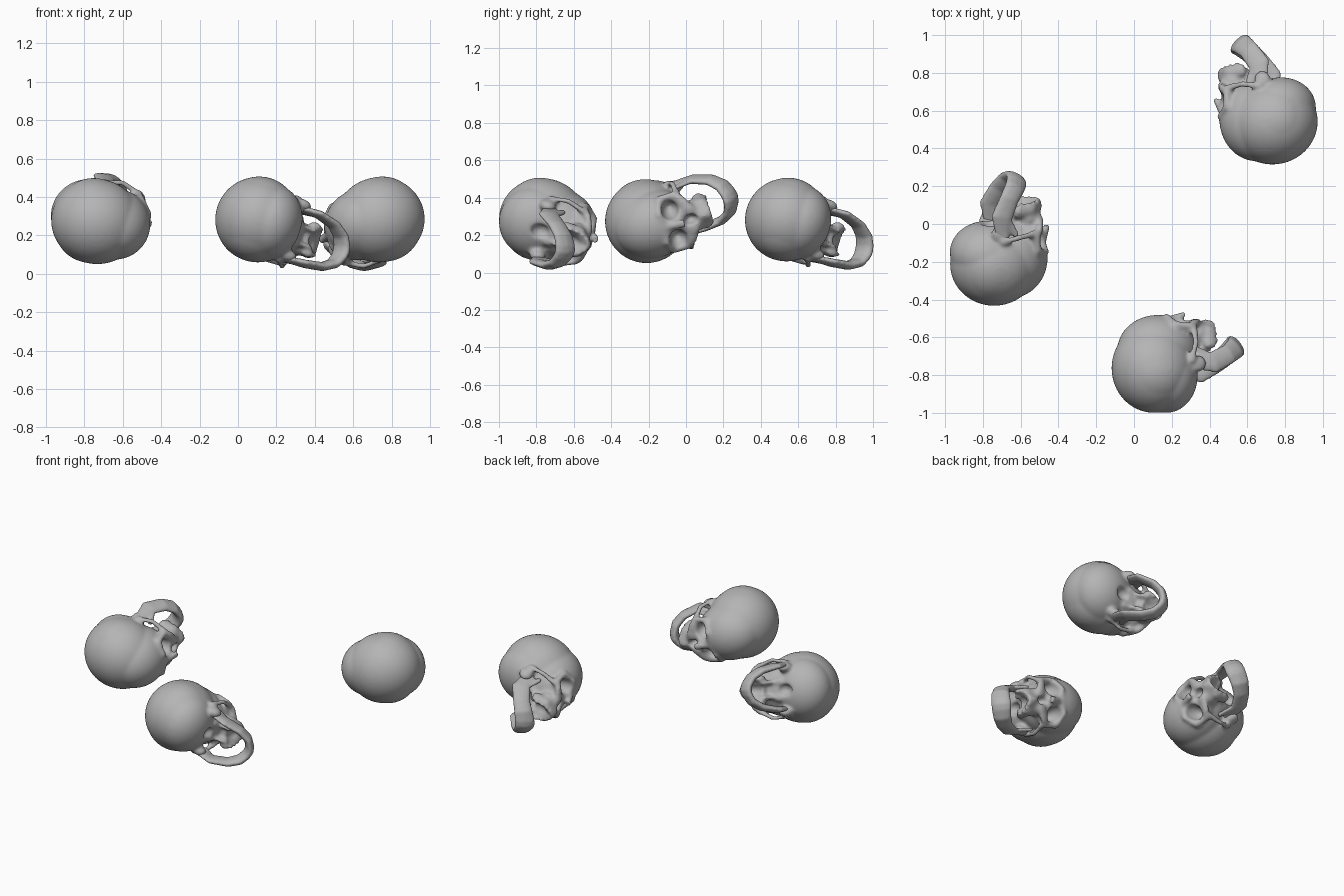
import bpy, bmesh, math
from mathutils import Matrix, Vector

cube = bpy.data.objects.get("Cube")
if cube:
    bpy.data.objects.remove(cube)

bone = bpy.data.materials.new("bone_grey")
bone.use_nodes = True
COLOUR = (0.46, 0.46, 0.46, 1)
bone.diffuse_color = COLOUR
bone.node_tree.nodes["Principled BSDF"].inputs["Base Color"].default_value = COLOUR


def blob(bm, centre, radii, tilt=0, detail=3):
    """Ellipsoid, tilted about the sideways axis."""
    m = Matrix.Translation(centre) @ Matrix.Rotation(tilt, 4, 'X') @ Matrix.Diagonal((*radii, 1))
    bmesh.ops.create_icosphere(bm, subdivisions=detail, radius=1, matrix=m)


def pair(bm, centre, radii, tilt=0, detail=3):
    for s in (-1, 1):
        blob(bm, (s * centre[0], centre[1], centre[2]), radii, tilt, detail)


def strut(bm, stations, steps=8):
    """Mirrored bar of overlapping ellipsoids: stations are (centre, radii, tilt)."""
    for (c0, r0, t0), (c1, r1, t1) in zip(stations, stations[1:]):
        for i in range(steps + 1):
            k = i / steps
            pair(bm, Vector(c0).lerp(Vector(c1), k), Vector(r0).lerp(Vector(r1), k),
                 t0 + (t1 - t0) * k, 2)


def to_object(bm, name):
    mesh = bpy.data.meshes.new(name)
    bm.to_mesh(mesh)
    bm.free()
    ob = bpy.data.objects.new(name, mesh)
    bpy.context.collection.objects.link(ob)
    return ob


def fuse(bm, name, voxel, cutter=None, smooth=4):
    """Melt the blobs into one surface, carve it and return the finished mesh."""
    ob = to_object(bm, name)
    ob.modifiers.new("melt", 'REMESH').voxel_size = voxel
    if cutter:
        cut = ob.modifiers.new("carve", 'BOOLEAN')
        cut.operation, cut.solver, cut.object = 'DIFFERENCE', 'EXACT', cutter
        ob.modifiers.new("even", 'REMESH').voxel_size = voxel
    soft = ob.modifiers.new("soften", 'SMOOTH')
    soft.factor, soft.iterations = 0.5, smooth
    mesh = bpy.data.meshes.new_from_object(ob.evaluated_get(bpy.context.evaluated_depsgraph_get()))
    bpy.data.objects.remove(ob)
    mesh.materials.clear()
    mesh.materials.append(bone)
    mesh.polygons.foreach_set("use_smooth", [True] * len(mesh.polygons))
    return mesh


# Braincase: origin at its centre, face towards -y, crown up
bm = bmesh.new()
blob(bm, (0, .03, .03), (.222, .235, .222), detail=5)
blob(bm, (0, -.07, 0), (.182, .185, .215), detail=5)
blob(bm, (0, .07, -.035), (.195, .197, .165), detail=5)
pair(bm, (.035, .05, .03), (.188, .192, .195), detail=5)
pair(bm, (.14, .035, -.17), (.032, .045, .05))
pair(bm, (.05, -.01, -.18), (.03, .04, .03))
# Brow, orbit rims, cheeks and cheek arches
blob(bm, (0, -.14, -.12), (.14, .09, .09))
strut(bm, [((0, -.235, -.05), (.02, .02, .02), 0), ((.08, -.23, -.042), (.02, .02, .02), 0),
           ((.145, -.175, -.065), (.018, .022, .022), 0), ((.148, -.165, -.15), (.017, .022, .022), 0),
           ((.11, -.19, -.18), (.026, .02, .026), 0), ((.05, -.205, -.205), (.03, .02, .035), 0)])
strut(bm, [((.145, -.155, -.165), (.014, .02, .024), 0), ((.182, -.07, -.16), (.013, .02, .018), 0),
           ((.172, .02, -.135), (.016, .02, .02), 0)])
# Nose bridge, upper jaw and palate wings
strut(bm, [((0, -.23, -.065), (.02, .02, .02), 0), ((.008, -.255, -.155), (.016, .016, .02), 0)])
blob(bm, (0, -.145, -.22), (.088, .078, .08))
strut(bm, [((.075, -.08, -.268), (.022, .026, .036), 0), ((.064, -.155, -.272), (.022, .026, .036), 0),
           ((0, -.208, -.275), (.02, .022, .036), 0)])
strut(bm, [((.045, -.07, -.26), (.013, .03, .03), 0), ((.05, -.03, -.17), (.016, .03, .02), 0)], 6)
# Worn tooth stumps along the rim of the upper jaw
for i in range(5):
    a = (i + .5) / 5 * math.pi / 2
    pair(bm, (.072 * math.sin(a), -.08 - .13 * math.cos(a), -.302), (.012, .014, .02), detail=2)

# Eye sockets, nose opening, palate hollow, spinal opening and temples
cut = bmesh.new()
pair(cut, (.083, -.235, -.108), (.054, .105, .049))
blob(cut, (0, -.235, -.2), (.03, .07, .042))
blob(cut, (0, -.1, -.31), (.046, .072, .055))
blob(cut, (0, .05, -.2), (.04, .05, .04))
pair(cut, (.222, -.13, -.085), (.055, .05, .065))
cutter = to_object(cut, "socket_cutter")
cutter.hide_render = True
cranium = fuse(bm, "cranium", .0095, cutter, 5)
bpy.data.objects.remove(cutter)

# Dropped lower jaw: condyle, ramus, angle, body and pointed chin
bm = bmesh.new()
strut(bm, [((.138, .01, -.14), (.02, .02, .02), 0), ((.138, .02, -.19), (.017, .045, .03), 0),
           ((.136, .025, -.27), (.021, .06, .03), -.2), ((.115, -.02, -.36), (.024, .055, .026), -.5),
           ((.076, -.06, -.412), (.026, .06, .026), -.6),
           ((.03, -.08, -.432), (.024, .064, .028), -.6), ((0, -.085, -.436), (.02, .066, .03), -.6)], 10)
strut(bm, [((.135, 0, -.25), (.014, .03, .03), 0), ((.135, -.05, -.17), (.012, .018, .02), 0)])
jaw = fuse(bm, "lower_jaw", .0085, smooth=2)


def pose(up, face):
    """Orientation from the crown and face directions."""
    up = Vector(up).normalized()
    face = Vector(face)
    face = (face - up * face.dot(up)).normalized()
    return Matrix((up.cross(face), -face, up)).transposed().to_4x4()


# Three skulls lying on their sides, each face dipping to the ground
on_right = pose((0, -.96, -.28), (.975, .06, -.22))
on_left = pose((-.955, -.02, .28), (0, .97, -.2))
placements = [("west", (-.71, -.18, .275), on_right),
              ("south", (.13, -.735, .268), on_left),
              ("east", (.705, .56, .268), Matrix.Rotation(math.radians(98), 4, 'Z') @ on_left)]
jaw_shift = Matrix.Translation((.018, 0, 0))
for where, spot, rot in placements:
    stand = Matrix.Translation(spot) @ rot
    for part, mesh, frame in (("cranium", cranium, stand), ("lower_jaw", jaw, stand @ jaw_shift)):
        ob = bpy.data.objects.new(f"{where}_skull_{part}", mesh)
        ob.matrix_world = frame
        bpy.context.collection.objects.link(ob)
